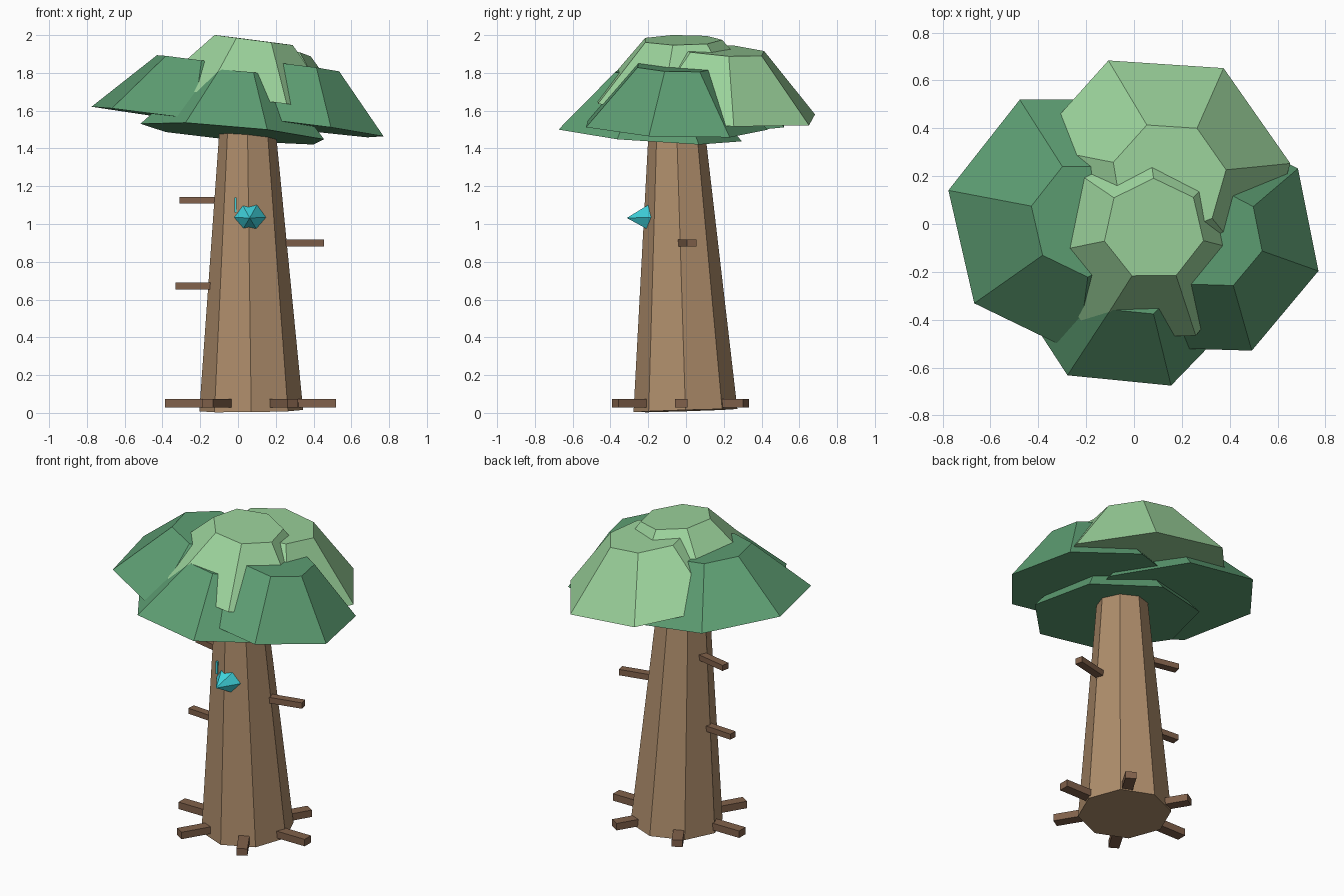
import bpy, bmesh
from math import sin, cos, radians, pi
from mathutils import Vector, Matrix

if "Cube" in bpy.data.objects:
    bpy.data.objects.remove(bpy.data.objects["Cube"])


def material(name, rgb):
    m = bpy.data.materials.new(name)
    m.diffuse_color = (*rgb, 1)
    m.use_nodes = True
    m.node_tree.nodes["Principled BSDF"].inputs["Base Color"].default_value = m.diffuse_color
    return m


BARK = material("bark", (0.43, 0.27, 0.15))
TWIG = material("twig_bark", (0.22, 0.12, 0.07))
DARK = material("dark_leaf", (0.11, 0.34, 0.17))
LIGHT = material("light_leaf", (0.33, 0.65, 0.33))
CYAN = material("cyan", (0.05, 0.65, 0.72))


def finish(name, bm, mat):
    bmesh.ops.recalc_face_normals(bm, faces=bm.faces)
    me = bpy.data.meshes.new(name)
    bm.to_mesh(me)
    bm.free()
    me.materials.append(mat)
    bpy.context.collection.objects.link(bpy.data.objects.new(name, me))


def frustum(name, mat, base, top, r1, r2, sides, phase):
    """Tapered prism whose end rings are square to the line base-top."""
    base, top = Vector(base), Vector(top)
    axis = (top - base).normalized()
    u = (Vector((1, 0, 0)) - axis * axis.x).normalized()
    v = axis.cross(u)
    bm = bmesh.new()
    rings = []
    for c, r in ((base, r1), (top, r2)):
        angles = [radians(phase) + 2 * pi * i / sides for i in range(sides)]
        rings.append([bm.verts.new(c + r * (u * cos(a) + v * sin(a))) for a in angles])
    lo, hi = rings
    for i in range(sides):
        j = (i + 1) % sides
        bm.faces.new((lo[i], lo[j], hi[j], hi[i]))
    bm.faces.new(lo[::-1])
    bm.faces.new(hi)
    finish(name, bm, mat)


def bar(name, mat, tip, angle, size):
    """Box ending at tip and pointing along angle in the ground plane."""
    bm = bmesh.new()
    bmesh.ops.create_cube(bm, size=1)
    bm.transform(Matrix.Translation(tip) @ Matrix.Rotation(radians(angle), 4, 'Z')
                 @ Matrix.Diagonal((*size, 1)) @ Matrix.Translation((-0.5, 0, 0)))
    finish(name, bm, mat)


# Leaning trunk
frustum("trunk", BARK, (0.07, -0.003, 0.012), (0.05, -0.05, 1.52), 0.275, 0.147, 8, 0)

# Tilted leaf clumps
frustum("leaves_left", DARK, (-0.236, 0.017, 1.55), (-0.194, 0.021, 1.863), 0.558, 0.243, 7, 167.3)
frustum("leaves_front", DARK, (-0.02, -0.204, 1.48), (0.009, -0.18, 1.795), 0.503, 0.209, 7, -121)
frustum("leaves_right", DARK, (0.287, -0.07, 1.52), (0.326, -0.058, 1.832), 0.503, 0.218, 7, -14.3)
frustum("leaves_back", LIGHT, (0.105, 0.165, 1.59), (0.146, 0.188, 1.92), 0.56, 0.244, 7, 61)
frustum("leaves_top", LIGHT, (0.043, -0.022, 1.665), (0.083, -0.023, 1.974), 0.495, 0.214, 7, -64)

# Six roots, mirrored about the trunk
for i, (dx, y, a) in enumerate(((0.453, -0.025, 0), (0.225, -0.375, -59), (0.225, 0.318, 59))):
    for side, ang in ((1, a), (-1, 180 - a)):
        bar(f"root_{i}_{'right' if side > 0 else 'left'}", TWIG,
            (0.066 + side * dx, y, 0.052), ang, (0.26, 0.065, 0.045))

# Branch stubs
bar("stub_right", TWIG, (0.45, 0.03, 0.9), 13, (0.28, 0.05, 0.038))
bar("stub_upper_left", TWIG, (-0.305, 0.03, 1.126), 168, (0.26, 0.05, 0.036))
bar("stub_lower_left", TWIG, (-0.33, -0.01, 0.672), 176, (0.26, 0.05, 0.036))

# Pointed crystal and sliver on the front of the trunk
frustum("crystal", CYAN, (0.062, -0.185, 1.035), (0.062, -0.312, 1.032), 0.086, 0.001, 6, 0)
bar("sliver", CYAN, (-0.007, -0.19, 1.10), 0, (0.012, 0.025, 0.08))
